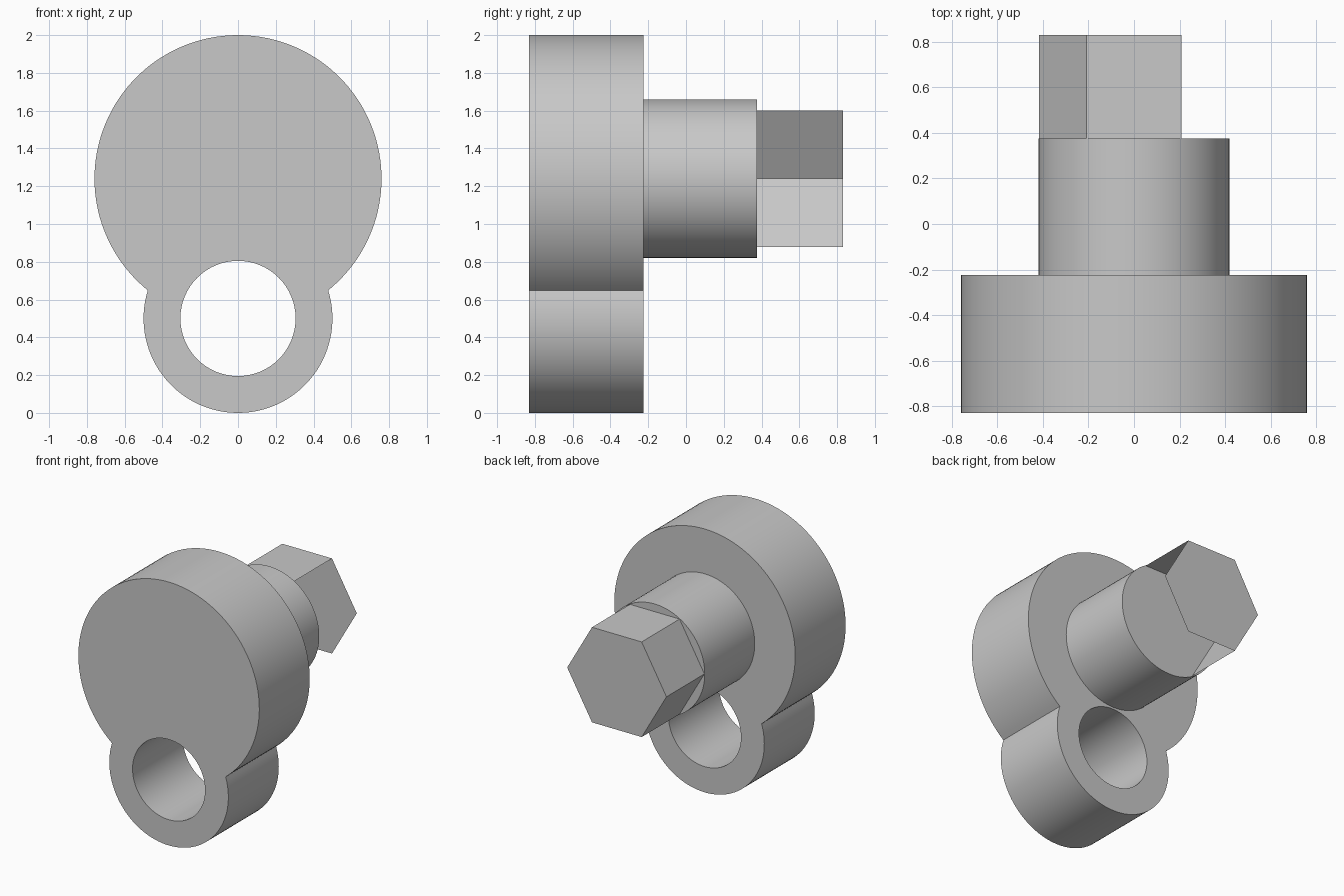
import bpy
import bmesh
from math import sin, cos, pi, atan2, sqrt, radians

cube = bpy.data.objects.get("Cube")
if cube:
    bpy.data.objects.remove(cube, do_unlink=True)

# Single plain grey
GREY = (0.58, 0.58, 0.58, 1.0)
grey = bpy.data.materials.new("plain_grey")
grey.use_nodes = True
grey.diffuse_color = GREY
grey.node_tree.nodes["Principled BSDF"].inputs["Base Color"].default_value = GREY

AXIS_Z, DISC_R = 1.24, 0.76
EYE_Z, EYE_R, HOLE_R = 0.5, 0.5, 0.305
FRONT, SHOULDER, STEP, BACK = -0.83, -0.225, 0.375, 0.83


def arc(z, r, start, end, count):
    """Points on an arc in the XZ plane, end point left out."""
    angles = [start + (end - start) * i / count for i in range(count)]
    return [(r * cos(a), z + r * sin(a)) for a in angles]


def wall(bm, loop, y0, y1, skip=()):
    """Sweep a closed loop along Y; return the two rims of vertices."""
    rims = [[bm.verts.new((x, y, z)) for x, z in loop] for y in (y0, y1)]
    n = len(loop)
    for i in range(n):
        if i not in skip:
            j = (i + 1) % n
            bm.faces.new((rims[0][i], rims[0][j], rims[1][j], rims[1][i]))
    return rims


def rim_edges(bm, rim):
    return [bm.edges.get((rim[i - 1], rim[i])) or bm.edges.new((rim[i - 1], rim[i]))
            for i in range(len(rim))]


def finish(name, bm, smooth=True):
    mesh = bpy.data.meshes.new(name)
    bm.to_mesh(mesh)
    bm.free()
    mesh.materials.append(grey)
    obj = bpy.data.objects.new(name, mesh)
    bpy.context.collection.objects.link(obj)
    if smooth:
        bpy.ops.object.select_all(action="DESELECT")
        obj.select_set(True)
        bpy.context.view_layer.objects.active = obj
        bpy.ops.object.shade_smooth_by_angle(angle=radians(30))
    return obj


# Crank plate: large disc merged with the pierced eye below it
gap = AXIS_Z - EYE_Z
drop = (DISC_R ** 2 - EYE_R ** 2 + gap ** 2) / (2 * gap)
join_x = sqrt(DISC_R ** 2 - drop ** 2)
disc_a = atan2(-drop, join_x)
eye_a = atan2(gap - drop, join_x)
outline = (arc(AXIS_Z, DISC_R, disc_a, pi - disc_a, 96)
           + arc(EYE_Z, EYE_R, pi - eye_a, 2 * pi + eye_a, 64))
bm = bmesh.new()
outer = wall(bm, outline, FRONT, SHOULDER)
inner = wall(bm, arc(EYE_Z, HOLE_R, 0, 2 * pi, 64), FRONT, SHOULDER)
for outer_rim, inner_rim in zip(outer, inner):
    bmesh.ops.triangle_fill(
        bm, use_beauty=True,
        edges=rim_edges(bm, outer_rim) + rim_edges(bm, inner_rim))
bmesh.ops.recalc_face_normals(bm, faces=bm.faces)
finish("crank_plate", bm)

# Round shaft behind the disc
bm = bmesh.new()
for rim in wall(bm, arc(AXIS_Z, 0.42, 0, 2 * pi, 96), SHOULDER, STEP):
    bm.faces.new(rim)
bmesh.ops.recalc_face_normals(bm, faces=bm.faces)
finish("round_shaft", bm)

# Hexagonal end: an open shell whose two +x sides and underside are absent
bm = bmesh.new()
rims = wall(bm, arc(AXIS_Z, 0.417, 0, 2 * pi, 6), STEP, BACK, skip=(0, 4, 5))
bm.faces.new(rims[1])
bm.normal_update()
for face in bm.faces:
    out = face.calc_center_median()
    out.z -= AXIS_Z
    out.y = 1.0 if abs(face.normal.y) > 0.9 else 0.0
    if face.normal.dot(out) < 0:
        face.normal_flip()
finish("hex_end", bm, smooth=False)
